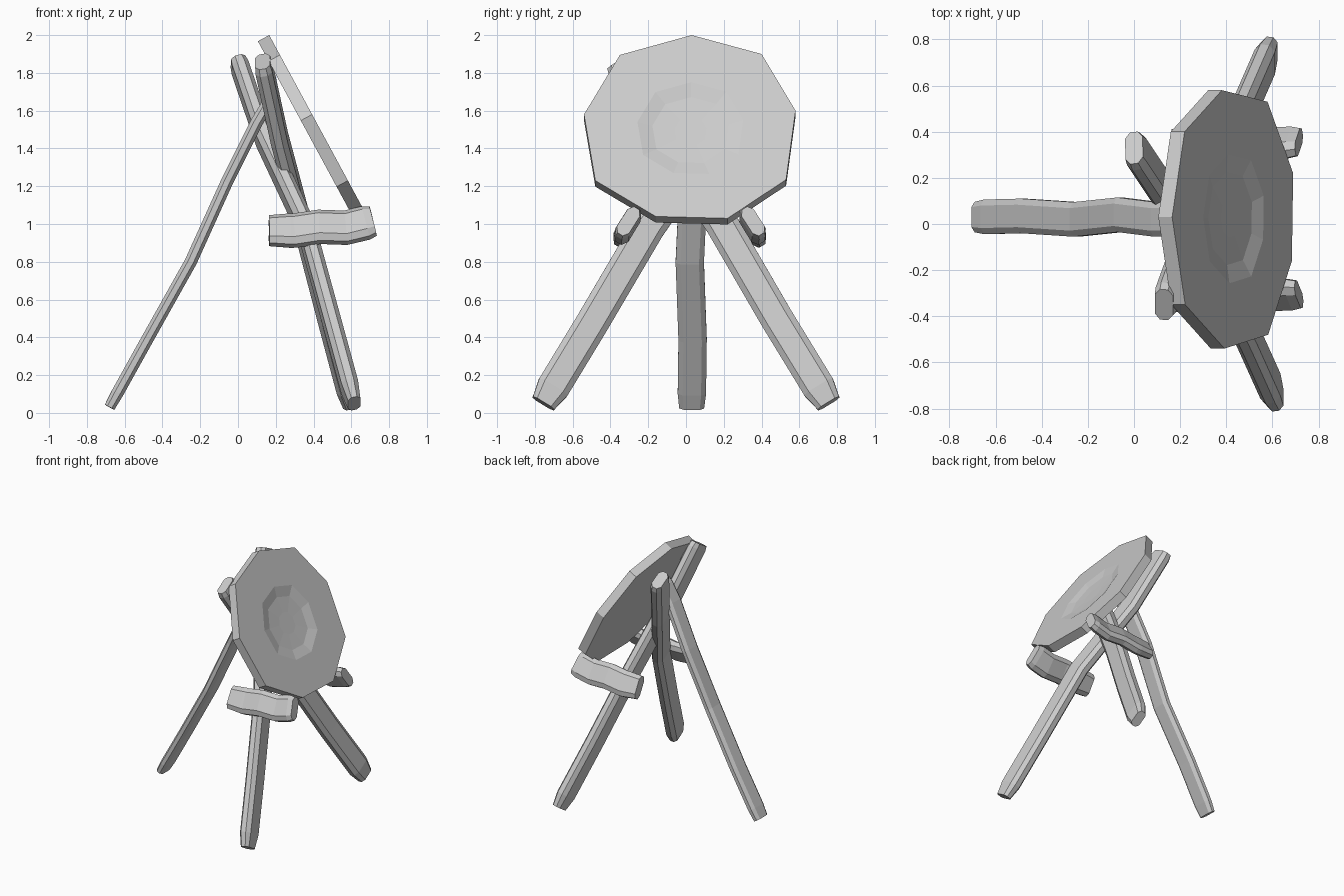
import bpy, bmesh
from mathutils import Vector

if "Cube" in bpy.data.objects:
    bpy.data.objects.remove(bpy.data.objects["Cube"])


def finish(name, bm):
    bmesh.ops.recalc_face_normals(bm, faces=bm.faces[:])
    me = bpy.data.meshes.new(name)
    bm.to_mesh(me)
    bm.free()
    ob = bpy.data.objects.new(name, me)
    bpy.context.collection.objects.link(ob)
    return ob


def bridge(bm, a, b):
    n = len(a)
    for i in range(n):
        bm.faces.new((a[i], a[(i + 1) % n], b[(i + 1) % n], b[i]))


def beam(name, path, wide, width, thick, end=0.75):
    """Chamfered plank along a path; the end rings taper slightly."""
    pts = [Vector(p) for p in path]
    # short taper at both ends
    pts.insert(1, pts[0] + (pts[1] - pts[0]).normalized() * 0.1 * width / 0.17)
    pts.insert(-1, pts[-1] + (pts[-2] - pts[-1]).normalized() * 0.04)
    section = [(-1, -.45), (-.65, -1), (.65, -1), (1, -.45),
               (1, .45), (.65, 1), (-.65, 1), (-1, .45)]
    bm = bmesh.new()
    rings = []
    last = len(pts) - 1
    for i, p in enumerate(pts):
        d = (pts[min(i + 1, last)] - pts[max(i - 1, 0)]).normalized()
        w = Vector(wide)
        w = (w - d * w.dot(d)).normalized()
        t = d.cross(w)
        k = end if i == 0 else 0.88 if i == last else 1
        rings.append([bm.verts.new(p + w * u * width / 2 * k + t * v * thick / 2 * k)
                      for u, v in section])
    for a, b in zip(rings, rings[1:]):
        bridge(bm, a, b)
    bm.faces.new(rings[0])
    bm.faces.new(rings[-1])
    return finish(name, bm)


# Tilted nine-sided target board with a shallow dent in its face
outline = [(.03, 2), (.40, 1.90), (.58, 1.60), (.53, 1.235), (.22, 1.03),
           (-.16, 1.04), (-.48, 1.23), (-.54, 1.58), (-.35, 1.895)]
normal = Vector((.88, 0, .476))
face = [Vector((.69 - .541 * (z - 1.03), y, z)) for y, z in outline]
centre = sum(face, Vector()) / len(face)
bm = bmesh.new()
levels = [(1, -.068), (1, 0), (.5, 0), (.36, -.018), (.15, -.022)]
rings = [[bm.verts.new(centre + (p - centre) * s + normal * d) for p in face]
         for s, d in levels]
for a, b in zip(rings, rings[1:]):
    bridge(bm, a, b)
bm.faces.new(rings[0])
bm.faces.new(rings[-1])
finish("target_board", bm)

# Crossing front legs
beam("front_leg_left", [(.615, -.755, .05), (.50, -.50, .47), (.36, -.20, .98),
                        (.14, .12, 1.45), (0, .33, 1.86)], (0, .86, -.52), .175, .09)
beam("front_leg_right", [(.59, .755, .05), (.47, .48, .50), (.34, .19, 1.0),
                         (.22, -.10, 1.45), (.13, -.35, 1.86)], (0, .86, .52), .175, .09)

# Rear leg
beam("back_leg", [(-.68, .03, .03), (-.48, .035, .39), (-.25, .02, .80),
                  (-.06, .04, 1.22), (.10, .02, 1.54), (.19, .02, 1.69)],
     (0, 1, 0), .15, .065, .88)

# Pegs that carry the board
for name, s in (("peg_left", -1), ("peg_right", 1)):
    path = [(.165, .015 + s * .335, .965), (.30, .02 + s * .335, .965),
            (.43, .02 + s * .335, .985), (.57, .02 + s * .33, .98),
            (.715, .025 + s * .33, 1.015)]
    beam(name, path, (0, -.52 * s, .86), .19, .085, .9)
